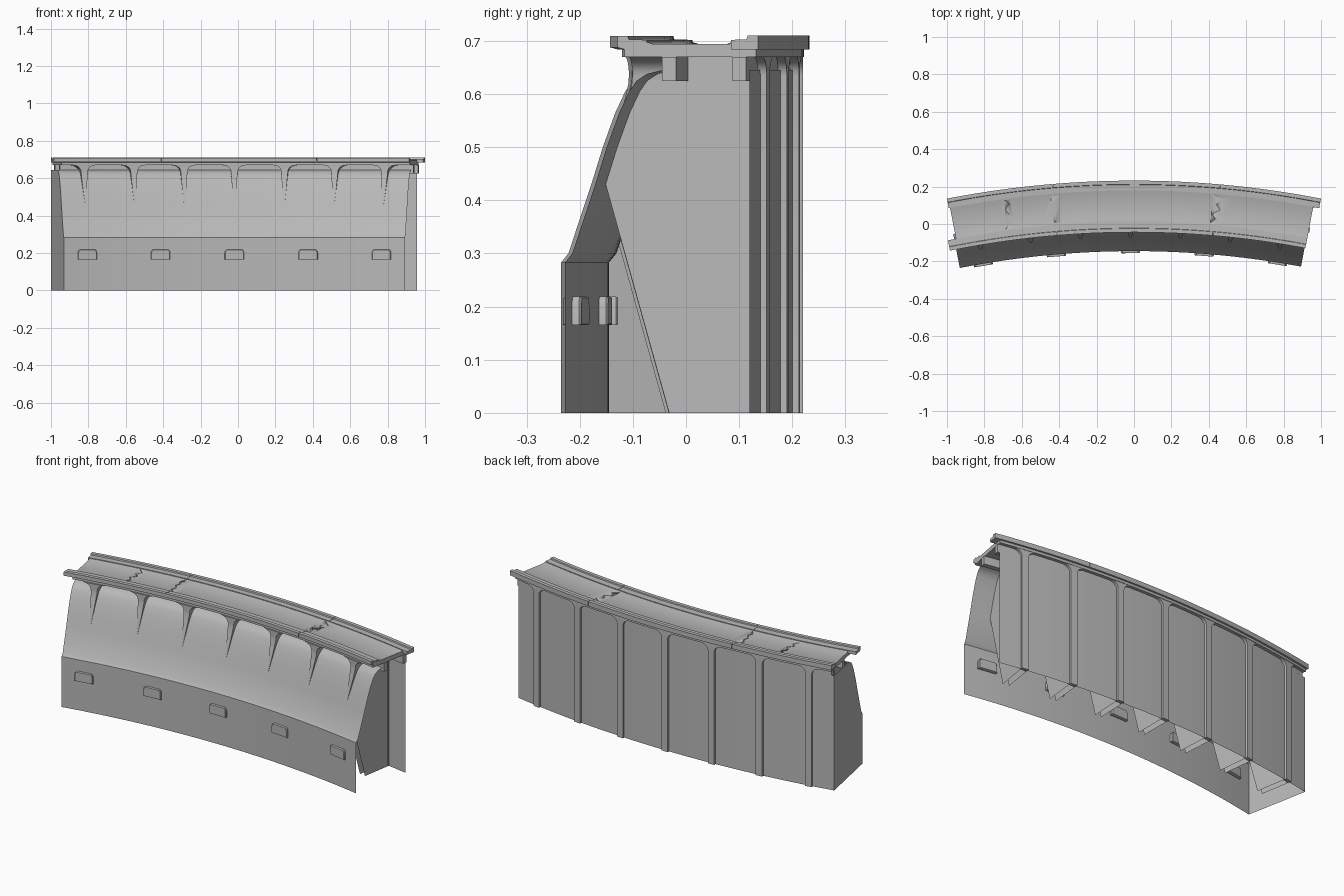
import bpy, bmesh, math

cube = bpy.data.objects.get("Cube")
if cube:
    bpy.data.objects.remove(cube, do_unlink=True)

R = 5.0                                  # radius of the plan curve
T_LEFT, T_RIGHT = -0.193, 0.185          # end angles of the wall
T_MID = (T_LEFT + T_RIGHT) / 2
PIERS = [T_MID + k * 0.0541 for k in range(-3, 4)]
WINDOWS = [T_MID + k * 0.0814 for k in range(-2, 3)]
TOP = 0.67                               # underside of the deck

concrete = bpy.data.materials.new("concrete grey")
concrete.use_nodes = True
GREY = (0.48, 0.48, 0.48, 1)
concrete.diffuse_color = GREY
concrete.node_tree.nodes["Principled BSDF"].inputs["Base Color"].default_value = GREY


def polar(t, y, z):
    """Bend a point of the straight section onto the plan curve."""
    return ((R + y) * math.sin(t), (R + y) * math.cos(t) - R, z)


def finish(name, bm, closed=True):
    if closed:
        bmesh.ops.recalc_face_normals(bm, faces=bm.faces)
    mesh = bpy.data.meshes.new(name)
    bm.to_mesh(mesh)
    bm.free()
    mesh.materials.append(concrete)
    obj = bpy.data.objects.new(name, mesh)
    bpy.context.collection.objects.link(obj)
    bpy.ops.object.select_all(action='DESELECT')
    obj.select_set(True)
    bpy.context.view_layer.objects.active = obj
    bpy.ops.object.shade_smooth_by_angle(angle=math.radians(25))
    return obj


def bridge(bm, rows, closed):
    """Join rows of points with quads; closed rows also get end caps."""
    rows = [[bm.verts.new(p) for p in row] for row in rows]
    n = len(rows[0])
    for a, b in zip(rows, rows[1:]):
        for j in range(n if closed else n - 1):
            k = (j + 1) % n
            bm.faces.new((a[j], b[j], b[k], a[k]))
    if closed:
        bm.faces.new(rows[0])
        bm.faces.new(rows[-1])


def sweep(name, profile, t0, t1, closed=True, steps=36):
    bm = bmesh.new()
    angles = [t0 + (t1 - t0) * i / steps for i in range(steps + 1)]
    bridge(bm, [[polar(t, y, z) for y, z in profile] for t in angles], closed)
    return finish(name, bm, closed)


def panel(name, outline, t):
    bm = bmesh.new()
    bm.faces.new([bm.verts.new(polar(t, y, z)) for y, z in outline])
    return finish(name, bm, False)


def pier(name, t, levels, y_back):
    """Upright loft: each level is (height, half width, face depth)."""
    bm = bmesh.new()
    rows = []
    for z, half, y in levels:
        a = half / R
        rows.append([polar(t - a, y, z), polar(t + a, y, z),
                     polar(t + a, y_back, z), polar(t - a, y_back, z)])
    bridge(bm, rows, True)
    return finish(name, bm)


def flare(z0, half, reach, y, steps=6):
    """Quarter-round widening at the head of a pier."""
    out = []
    for i in range(steps + 1):
        a = math.pi / 2 * i / steps
        out.append((z0 + (TOP - z0) * math.sin(a),
                    half + reach * (1 - math.cos(a)), y))
    return out


# Front and back skins
shoulder = [(-0.087, 0.43), (-0.065, 0.5), (-0.041, 0.565), (-0.022, 0.605),
            (-0.008, 0.625), (0.012, 0.638), (0.04, 0.645)]
front = [(-0.145, 0), (-0.145, 0.283), (-0.131, 0.3)] + shoulder
sweep("front_wall", front, T_LEFT, T_RIGHT, closed=False)
sweep("back_wall", [(0.208, 0.645), (0.208, 0)], T_LEFT, T_RIGHT, closed=False)
panel("end_wall", front + [(0.208, 0.645), (0.208, 0)], T_LEFT)

# Paired inner fins, front brackets and back pilasters
fin = [(0.034, 0)] + shoulder + [(0.04, TOP), (0.2, TOP), (0.2, 0)]
bracket = [(0.46, 0.003, -0.079), (0.52, 0.009, -0.063), (0.58, 0.014, -0.047),
           (0.62, 0.017, -0.037)] + flare(0.635, 0.018, 0.045, -0.036)
pilaster = [(0, 0.018, 0.22)] + flare(0.635, 0.018, 0.045, 0.22)
for i, t in enumerate(PIERS, 1):
    for side, off in (("a", -0.0035), ("b", 0.0035)):
        panel(f"fin_{i}_{side}", fin, t + off)
    pier(f"front_bracket_{i}", t, bracket, 0.045)
    pier(f"back_pilaster_{i}", t, pilaster, 0.2)


def rect(y0, y1, z0, z1):
    return [(y0, z0), (y1, z0), (y1, z1), (y0, z1)]


# Beams under the deck
sweep("front_beam", rect(0.043, 0.07, 0.625, TOP), T_LEFT + 0.003, T_RIGHT + 0.002)
sweep("back_beam", rect(0.178, 0.204, 0.625, TOP), T_LEFT + 0.003, T_RIGHT + 0.002)

# Deck slab with shallow cracks
deck = sweep("deck", [(-0.03, TOP), (0.222, TOP), (0.222, 0.698), (0.18, 0.698),
                      (0.17, 0.694), (0.025, 0.694), (0.012, 0.698), (-0.03, 0.698)],
             -0.191, 0.186)
bm = bmesh.new()
zigzag = (0, 0.004, 0.001, 0.006, 0.003, 0.007, 0.002)
for t0, lean in ((-0.137, 1), (-0.083, -0.6), (0.081, 1.5)):
    rows = []
    for k, dz in enumerate(zigzag):
        t, y = t0 + dz * lean, 0.02 + 0.155 * k / (len(zigzag) - 1)
        rows.append([polar(t - 0.0005, y, 0.689), polar(t + 0.0005, y, 0.689),
                     polar(t + 0.0005, y, 0.72), polar(t - 0.0005, y, 0.72)])
    bridge(bm, rows, True)
cutter = finish("crack_cutter", bm)
cutter.hide_render = True
cutter.hide_set(True)
cut = deck.modifiers.new("cracks", 'BOOLEAN')
cut.operation = 'DIFFERENCE'
cut.object = cutter

# Edge rails, broken into lengths at the cracks
front_rail = [(-0.044, 0.688), (-0.03, 0.684), (0.012, 0.684), (0.012, 0.702),
              (-0.022, 0.703), (-0.024, 0.709), (-0.044, 0.709)]
back_rail = [(0.18, 0.684), (0.232, 0.684), (0.232, 0.71), (0.212, 0.71),
             (0.21, 0.703), (0.18, 0.702)]
for name, prof, ends in (("front_rail", front_rail, (-0.2, -0.083, 0.085, 0.186)),
                         ("back_rail", back_rail, (-0.1925, -0.083, 0.088, 0.1925))):
    for i, (a, b) in enumerate(zip(ends, ends[1:]), 1):
        sweep(f"{name}_{i}", prof, a + 0.0002, b - 0.0002, steps=14)

# Hooded window boxes through the front wall
half = 0.053 / R
for i, t in enumerate(WINDOWS, 1):
    shape = [(-1, 0.165), (1, 0.165), (1, 0.203), (0.93, 0.213), (0.8, 0.219),
             (-0.8, 0.219), (-0.93, 0.213), (-1, 0.203)]
    bm = bmesh.new()
    rows = [[polar(t + s * half * k, y, 0.19 + (z - 0.19) * k) for s, z in shape]
            for y, k in ((-0.128, 0.92), (-0.132, 1), (-0.152, 1), (-0.156, 0.94))]
    bridge(bm, rows, True)
    finish(f"window_box_{i}", bm)
